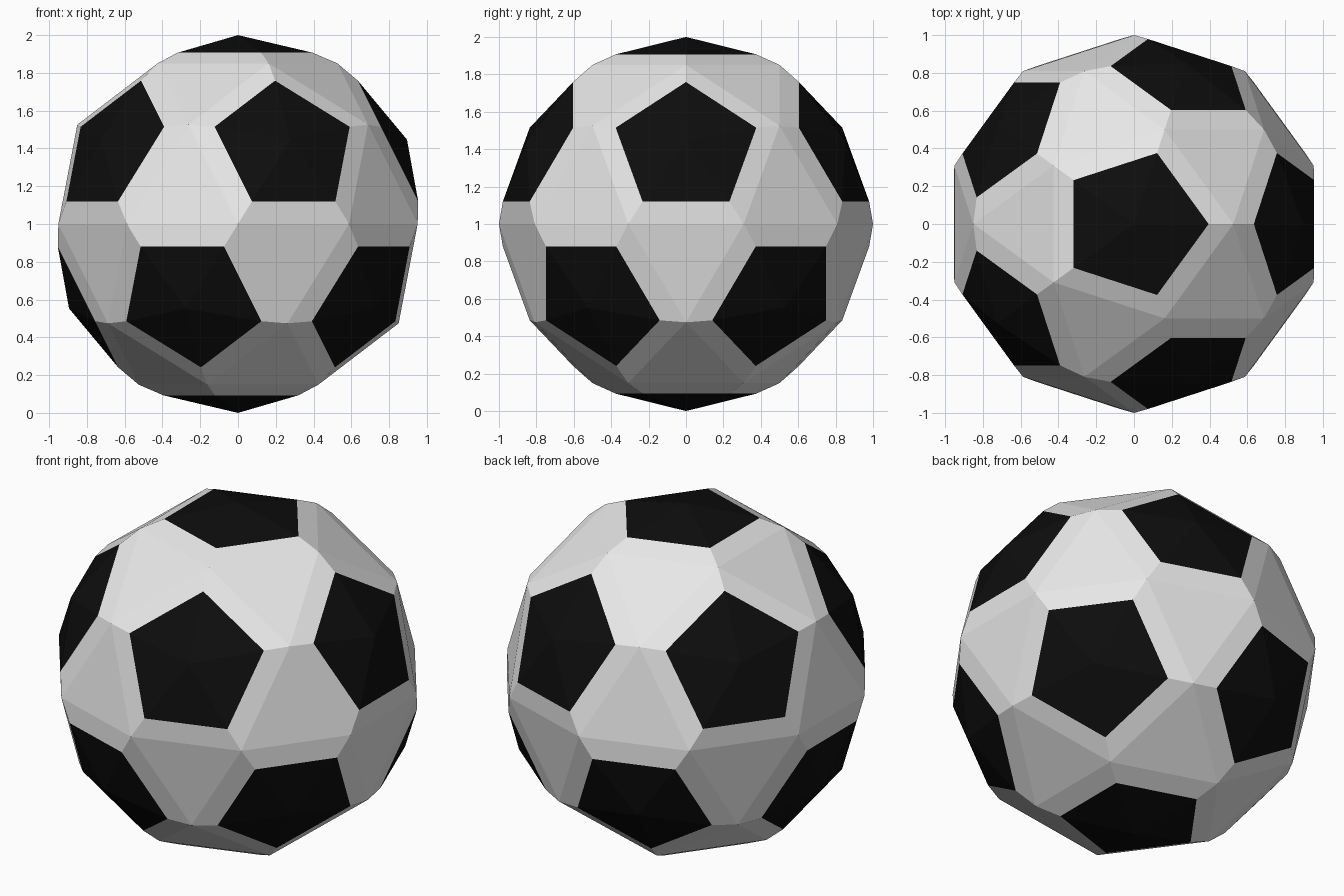
import bpy, bmesh
from mathutils import Vector

if "Cube" in bpy.data.objects:
    bpy.data.objects.remove(bpy.data.objects["Cube"])


def make_material(name, value):
    mat = bpy.data.materials.new(name)
    mat.diffuse_color = (value, value, value, 1.0)
    mat.use_nodes = True
    mat.node_tree.nodes["Principled BSDF"].inputs["Base Color"].default_value = mat.diffuse_color
    return mat


# Ball body: 80-sided icosphere, a five-sided point at each patch centre
bm = bmesh.new()
bmesh.ops.create_icosphere(bm, subdivisions=2, radius=1.0)
tips = [v for v in bm.verts if len(v.link_edges) == 5]

# Black patches: inset the five faces around each tip
PATCH_RADIUS, PATCH_HEIGHT = 0.395, 0.907
for tip in tips:
    bmesh.ops.inset_region(bm, faces=list(tip.link_faces), thickness=0.1,
                           use_even_offset=True, use_boundary=True)
    axis = tip.co.normalized()
    tip.co = axis
    for edge in tip.link_edges:
        corner = edge.other_vert(tip)
        out = (corner.co - axis * corner.co.dot(axis)).normalized()
        corner.co = axis * PATCH_HEIGHT + out * PATCH_RADIUS
    for face in tip.link_faces:
        face.material_index = 1

# Stand the ball on the ground
bmesh.ops.translate(bm, verts=bm.verts, vec=Vector((0, 0, 1)))
bmesh.ops.recalc_face_normals(bm, faces=bm.faces)
for face in bm.faces:
    face.smooth = False

mesh = bpy.data.meshes.new("ball")
bm.to_mesh(mesh)
bm.free()
mesh.materials.append(make_material("white", 0.8))
mesh.materials.append(make_material("black", 0.004))
ball = bpy.data.objects.new("ball", mesh)
bpy.context.collection.objects.link(ball)
